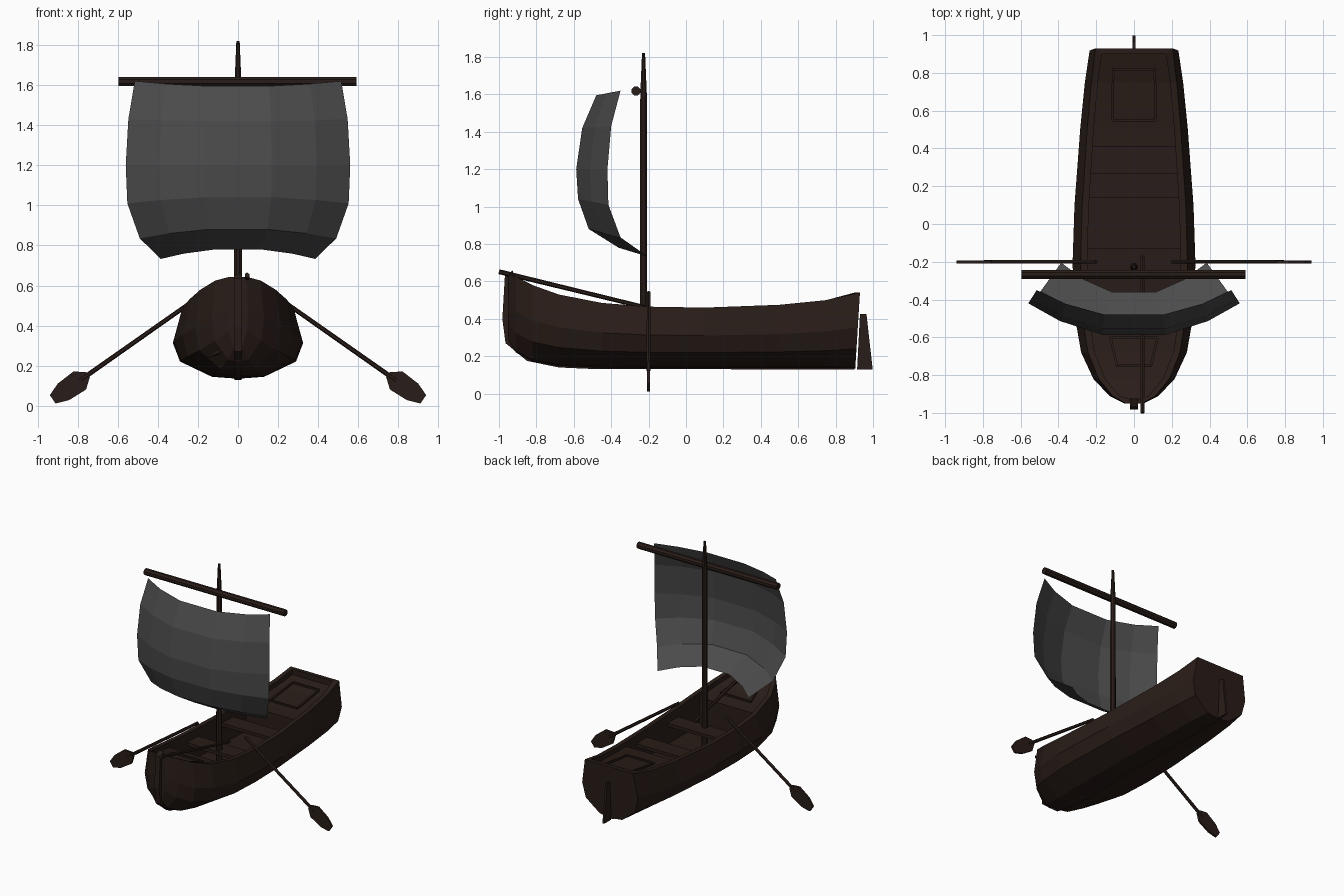
import bpy, bmesh, math
from mathutils import Vector

if "Cube" in bpy.data.objects:
    bpy.data.objects.remove(bpy.data.objects["Cube"])


def material(name, rgb):
    m = bpy.data.materials.new(name)
    m.diffuse_color = (*rgb, 1)
    m.use_nodes = True
    m.node_tree.nodes["Principled BSDF"].inputs["Base Color"].default_value = m.diffuse_color
    return m


WOOD = material("dark_wood", (0.022, 0.012, 0.009))
CLOTH = material("grey_cloth", (0.07, 0.07, 0.07))


def make(name, verts, faces, mat=WOOD):
    bm = bmesh.new()
    vs = [bm.verts.new(v) for v in verts]
    for f in faces:
        bm.faces.new([vs[i] for i in f])
    bmesh.ops.recalc_face_normals(bm, faces=bm.faces)
    me = bpy.data.meshes.new(name)
    bm.to_mesh(me)
    bm.free()
    me.materials.append(mat)
    ob = bpy.data.objects.new(name, me)
    bpy.context.collection.objects.link(ob)
    return ob


def prism(name, loop, offset):
    """Extrude a closed loop of 3D points along a vector, centred on the loop."""
    n, o = len(loop), Vector(offset)
    verts = [Vector(p) - o / 2 for p in loop] + [Vector(p) + o / 2 for p in loop]
    faces = [range(n), range(n, 2 * n)]
    faces += [(i, (i + 1) % n, n + (i + 1) % n, n + i) for i in range(n)]
    return make(name, verts, faces)


def box(name, x0, x1, y0, y1, z0, z1):
    return prism(name, [(x0, y0, (z0 + z1) / 2), (x1, y0, (z0 + z1) / 2),
                        (x1, y1, (z0 + z1) / 2), (x0, y1, (z0 + z1) / 2)], (0, 0, z1 - z0))


def rod(name, points, radii, sides=8):
    """Straight tapered pole through points, with one radius each."""
    pts = [Vector(p) for p in points]
    q = (pts[-1] - pts[0]).to_track_quat('Z', 'Y')
    verts, faces = [], []
    for p, r in zip(pts, radii):
        for k in range(sides):
            a = 2 * math.pi * (k + 0.5) / sides
            verts.append(p + q @ Vector((r * math.cos(a), r * math.sin(a), 0)))
    for j in range(len(pts) - 1):
        for k in range(sides):
            a, b = j * sides + k, j * sides + (k + 1) % sides
            faces.append((a, b, b + sides, a + sides))
    faces += [range(sides), range(len(verts) - sides, len(verts))]
    return make(name, verts, faces)


# Hull stations: y, half beam, keel z, sheer z
ST = [(-0.95, 0.05, 0.28, 0.643), (-0.91, 0.13, 0.22, 0.625), (-0.82, 0.215, 0.17, 0.58),
      (-0.68, 0.28, 0.147, 0.53), (-0.45, 0.32, 0.137, 0.485), (-0.2, 0.325, 0.135, 0.465),
      (0.1, 0.315, 0.135, 0.46), (0.5, 0.285, 0.135, 0.475), (0.75, 0.26, 0.135, 0.5),
      (0.93, 0.235, 0.135, 0.54)]
SECTION = [(0.4, 0.03), (0.89, 0.26), (1, 0.54), (0.87, 1)]


def station(y):
    for a, b in zip(ST, ST[1:]):
        if y <= b[0]:
            t = (y - a[0]) / (b[0] - a[0])
            return [p + t * (q - p) for p, q in zip(a, b)]
    return list(ST[-1])


def inner(y):
    return max(0.87 * station(y)[1] - 0.035, 0.01)


# Hull: outer skin, transom, rim, inner wall and floor
verts, faces = [], []
half = SECTION[::-1]
for y, b, zk, zs in ST:
    sec = [(-u, v) for u, v in half] + [(0, 0)] + SECTION
    for u, v in sec:
        rake = -0.025 * (1 - v) if y > 0.9 else 0
        verts.append((u * b, y + rake, zk + v * (zs - zk)))
n, w = len(ST), 9
for i in range(n - 1):
    for j in range(w - 1):
        a = i * w + j
        faces.append((a, a + 1, a + w + 1, a + w))
faces += [range(w), range((n - 1) * w, n * w)]
rim = [i * w + w - 1 for i in range(n)] + [i * w for i in reversed(range(n))]
order = [(i, 1) for i in range(n)] + [(i, -1) for i in reversed(range(n))]
loops = [rim]
for low in (False, True):
    loops.append(list(range(len(verts), len(verts) + 2 * n)))
    for i, s in order:
        y, b, zk, zs = ST[i]
        yy = y + 0.02 if i == 0 else y - 0.03 if i == n - 1 else y
        verts.append((s * inner(y), yy, max(0.24, zk + 0.05) if low else zs))
for l0, l1 in zip(loops, loops[1:]):
    for k in range(2 * n):
        m = (k + 1) % (2 * n)
        faces.append((l0[k], l0[m], l1[m], l1[k]))
fl = loops[2]
for i in range(n - 1):
    faces.append((fl[i], fl[i + 1], fl[2 * n - 2 - i], fl[2 * n - 1 - i]))
make("hull", verts, faces)


# Fore and aft decks, each with a bulkhead facing the open middle
def deck(name, ys, bulkhead):
    vs, fs = [], []
    for y in ys:
        z = station(y)[3] - 0.035
        vs += [(-inner(y), y, z), (inner(y), y, z)]
    for i in range(len(ys) - 1):
        fs.append((2 * i, 2 * i + 1, 2 * i + 3, 2 * i + 2))
    k = 0 if bulkhead == 0 else 2 * len(ys) - 2
    vs += [(vs[k + 1][0], vs[k][1], 0.24), (vs[k][0], vs[k][1], 0.24)]
    fs.append((k, k + 1, len(vs) - 2, len(vs) - 1))
    make(name, vs, fs)


deck("aft_deck", [0.41, 0.5, 0.75, 0.9], 0)
deck("fore_deck", [-0.93, -0.91, -0.82, -0.68, -0.5], 1)


# Hatch frames on both decks
def hatch(name, y0, x0, y1, x1):
    c = [Vector((x, y, station(y)[3] - 0.03)) for x, y in
         ((-x0, y0), (x0, y0), (x1, y1), (-x1, y1))]
    for i in range(4):
        rod(f"{name}_bar_{i + 1}", [c[i], c[(i + 1) % 4]], [0.009, 0.009], 4)


hatch("aft_hatch", 0.55, 0.115, 0.82, 0.11)
hatch("fore_hatch", -0.75, 0.09, -0.6, 0.125)

# Benches across the open middle
for i, (y0, y1) in enumerate([(0.14, 0.27), (-0.26, -0.13)]):
    x = inner((y0 + y1) / 2) + 0.01
    box(f"bench_{i + 1}", -x, x, y0, y1, 0.375, 0.4)

# Stem post, keel and rudder
prism("stem_post", [(0, y, z) for y, z in
                    [(-0.925, 0.658), (-0.968, 0.635), (-0.982, 0.4), (-0.965, 0.27), (-0.85, 0.175),
                     (-0.68, 0.14), (-0.5, 0.132), (-0.5, 0.16), (-0.68, 0.17), (-0.8, 0.21),
                     (-0.91, 0.3), (-0.935, 0.58)]], (0.04, 0, 0))
prism("keel", [(0, y, z) for y, z in
               [(-0.5, 0.132), (0.9, 0.129), (0.9, 0.16), (-0.5, 0.16)]], (0.03, 0, 0))
prism("rudder", [(0, y, z) for y, z in
                 [(0.93, 0.425), (0.965, 0.425), (0.998, 0.13), (0.915, 0.13)]], (0.016, 0, 0))

# Mast, yard and the spare pole lying over the bow
rod("mast", [(0, -0.227, 0.24), (0, -0.227, 1.6), (0, -0.227, 1.82)], [0.022, 0.019, 0.009])
rod("yard", [(-0.595, -0.267, 1.618), (0.59, -0.267, 1.618)], [0.025, 0.025])
rod("bow_pole", [(0.045, -1.0, 0.652), (0.045, -0.17, 0.45)], [0.013, 0.011], 6)

# Sail rows: edge x, edge y, edge z, centre y, centre z
ROWS = [(0.515, -0.35, 1.62, -0.48, 1.595), (0.547, -0.4, 1.43, -0.555, 1.42),
        (0.56, -0.42, 1.2, -0.587, 1.2), (0.552, -0.415, 1.01, -0.577, 1.04),
        (0.49, -0.35, 0.835, -0.52, 0.88), (0.385, -0.205, 0.733, -0.36, 0.78)]
COLS = [-1, -0.7, -0.3, 0.3, 0.7, 1]
verts = []
for x, ye, ze, yc, zc in ROWS:
    for u in COLS:
        f = (1 - u * u) / 0.91
        verts.append((u * x, ye + f * (yc - ye), ze + f * (zc - ze)))
make("sail", verts, [(r * 6 + c, r * 6 + c + 1, r * 6 + c + 7, r * 6 + c + 6)
                     for r in range(5) for c in range(5)], CLOTH)

# Oars, one each side
BLADE = [(0, 0.015), (0.05, 0.055), (0.15, 0.05), (0.215, 0.025),
         (0.215, -0.025), (0.15, -0.05), (0.05, -0.055), (0, -0.015)]
for side, s in (("right", 1), ("left", -1)):
    y = -0.2
    d, nrm = Vector((0.82 * s, 0, -0.57)), Vector((0.57 * s, 0, 0.82))
    base = Vector((0.748 * s, y, 0.155))
    rod(f"{side}_oar_shaft", [(0.2 * s, y, 0.54), base + d * 0.05], [0.011, 0.012], 6)
    prism(f"{side}_oar_blade", [base + d * a + nrm * b for a, b in BLADE], (0, 0.016, 0))
